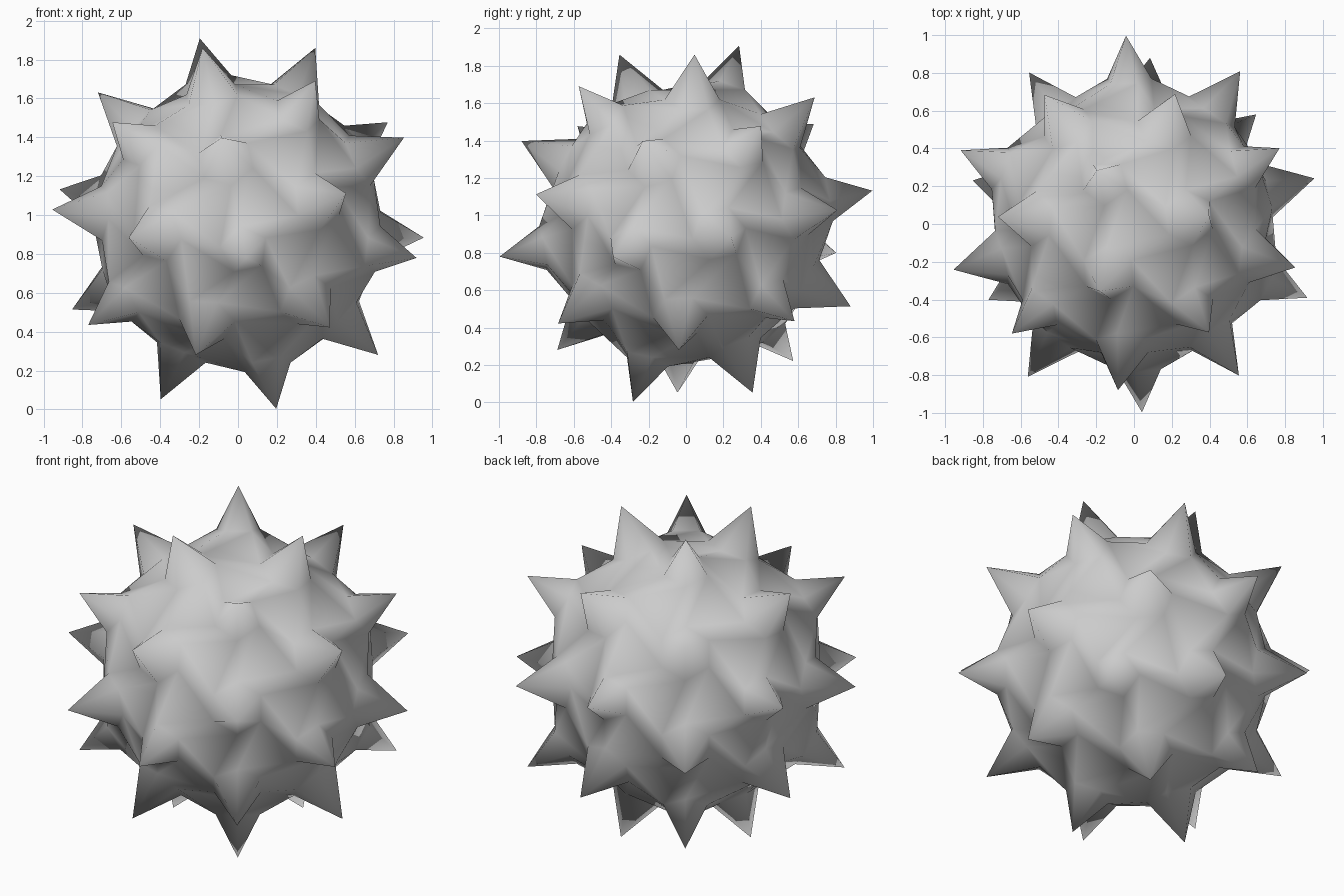
import bpy
import math
from itertools import product
from mathutils import Matrix, Vector

if "Cube" in bpy.data.objects:
    bpy.data.objects.remove(bpy.data.objects["Cube"], do_unlink=True)

PHI = (1 + math.sqrt(5)) / 2
CENTRE = Vector((0, 0, 0.956))


def directions(a, b, c):
    """All signed cyclic permutations of a triple, as unit vectors."""
    found = {}
    for p in ((a, b, c), (c, a, b), (b, c, a)):
        for s in product((1, -1), repeat=3):
            v = Vector([x * y for x, y in zip(p, s)]).normalized()
            found[tuple(round(x, 4) + 0.0 for x in v)] = v
    return list(found.values())


# Tilt of the whole ball
tilt, turn = math.radians(11.8), math.radians(-55.3)
spin = Matrix.Rotation(turn, 3, "Z") @ Matrix.Rotation(tilt, 3, "Y")

# Spike kinds: tip distance, base height, base radius
five = dict(tip=1.013, height=0.775, radius=0.126)
six = dict(tip=0.988, height=0.725, radius=0.148)
spikes = [(spin @ d, five) for d in directions(1, 0, PHI)]
spikes += [(spin @ d, six)
           for d in directions(0, 1 / PHI, PHI) + directions(1, 1, 1)]

verts, faces, ring = [], [], {}


def add(point):
    verts.append(point + CENTRE)
    return len(verts) - 1


# Neighbours of each spike, in order around its axis
around = []
for i, (axis, kind) in enumerate(spikes):
    side = axis.orthogonal().normalized()
    other = axis.cross(side)
    near = [j for j, (d, k) in enumerate(spikes)
            if j != i and axis.angle(d) < math.radians(50)]
    near.sort(key=lambda j: math.atan2(spikes[j][0].dot(other),
                                       spikes[j][0].dot(side)))
    around.append(near)

# Spikes: a ring pointing at the neighbours, joined to the tip
for i, (axis, kind) in enumerate(spikes):
    tip = add(axis * kind["tip"])
    for j in around[i]:
        d = spikes[j][0]
        out = (d - axis * d.dot(axis)).normalized()
        ring[i, j] = add(axis * kind["height"] + out * kind["radius"])
    for n, j in enumerate(around[i]):
        faces.append((tip, ring[i, around[i][n - 1]], ring[i, j]))

# Valleys: one six-sided face between every three spikes
for i, near in enumerate(around):
    for n, k in enumerate(near):
        j = near[n - 1]
        if i < j and i < k:
            faces.append((ring[i, j], ring[j, i], ring[j, k],
                          ring[k, j], ring[k, i], ring[i, k]))

mesh = bpy.data.meshes.new("spiky_ball")
mesh.from_pydata(verts, [], faces)
mesh.shade_smooth()
ball = bpy.data.objects.new("spiky_ball", mesh)
bpy.context.collection.objects.link(ball)

grey = bpy.data.materials.new("light_grey")
grey.use_nodes = True
grey.diffuse_color = (0.6, 0.6, 0.6, 1)
grey.node_tree.nodes["Principled BSDF"].inputs["Base Color"].default_value = (0.6, 0.6, 0.6, 1)
mesh.materials.append(grey)
